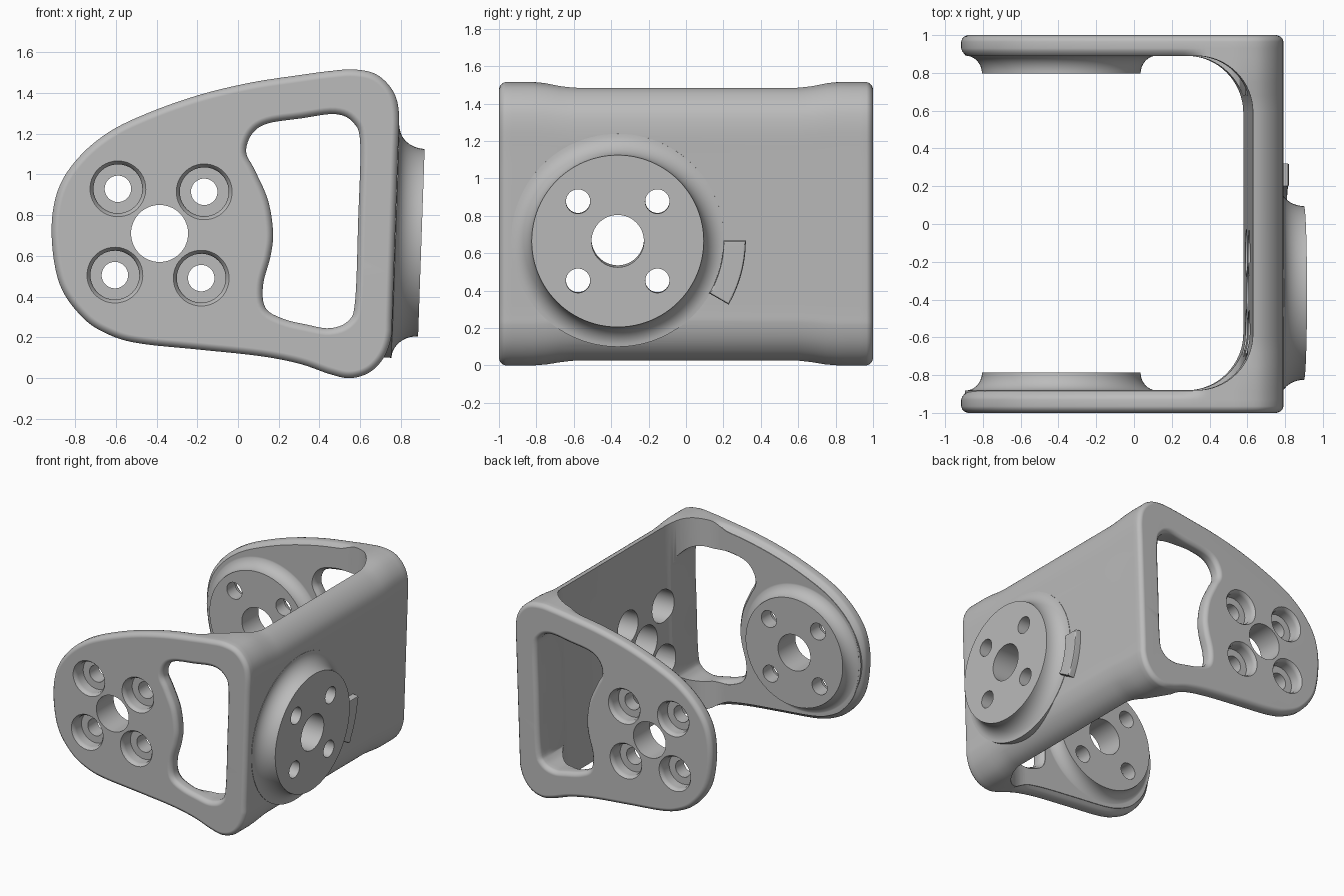
import bpy, bmesh
from math import sin, cos, pi, radians
from mathutils import Matrix, Vector

if "Cube" in bpy.data.objects:
    bpy.data.objects.remove(bpy.data.objects["Cube"], do_unlink=True)

grey = bpy.data.materials.new("plain grey")
grey.use_nodes = True
colour = (0.5, 0.5, 0.5, 1)
grey.diffuse_color = colour
grey.node_tree.nodes["Principled BSDF"].inputs["Base Color"].default_value = colour


def loft(name, rings):
    """Solid skinned through equal-length rings of points."""
    bm = bmesh.new()
    rows = [[bm.verts.new(p) for p in ring] for ring in rings]
    n = len(rows[0])
    for a, b in zip(rows, rows[1:]):
        for i in range(n):
            j = (i + 1) % n
            bm.faces.new((a[i], a[j], b[j], b[i]))
    bm.faces.new(rows[0])
    bm.faces.new(rows[-1])
    bmesh.ops.recalc_face_normals(bm, faces=bm.faces)
    mesh = bpy.data.meshes.new(name)
    bm.to_mesh(mesh)
    bm.free()
    mesh.materials.append(grey)
    ob = bpy.data.objects.new(name, mesh)
    bpy.context.collection.objects.link(ob)
    return ob


def revolve(name, profile, matrix, n=64):
    """Solid of (radius, height) points turned about local z."""
    turn = [2 * pi * i / n for i in range(n)]
    return loft(name, [[matrix @ Vector((r * cos(t), r * sin(t), h)) for t in turn]
                       for r, h in profile])


def smooth_outline(points, steps=6):
    """Closed Catmull-Rom curve through the points."""
    pts = [Vector(p) for p in points]
    out = []
    for i in range(len(pts)):
        a, b, c, d = (pts[(i + k) % len(pts)] for k in (-1, 0, 1, 2))
        for s in range(steps):
            t = s / steps
            out.append(0.5 * (2 * b + (c - a) * t + (2 * a - 5 * b + 4 * c - d) * t * t
                              + (3 * b - a - 3 * c + d) * t ** 3))
    return out


def inset(outline, amount):
    """Move an outline inward; amount is a function of the point."""
    n = len(outline)
    area = sum(outline[i].cross(outline[(i + 1) % n]) for i in range(n))
    side = 1 if area > 0 else -1
    out = []
    for i, p in enumerate(outline):
        t = (outline[(i + 1) % n] - outline[i - 1]).normalized()
        out.append(p + Vector((-t.y, t.x)) * side * amount(p))
    return out


def boolean(target, tool, operation):
    mod = target.modifiers.new("cut", "BOOLEAN")
    mod.operation, mod.solver, mod.object = operation, "EXACT", tool
    bpy.context.view_layer.objects.active = target
    bpy.ops.object.modifier_apply(modifier=mod.name)
    bpy.data.objects.remove(tool, do_unlink=True)


def fade(p):
    return max(0, min(1, (0.38 - p.x) / 0.12))


# Side outline of the bracket and of its arm windows, in x and z
side_outline = smooth_outline([
    (-.915, .707), (-.885, .92), (-.785, 1.08), (-.63, 1.21), (-.43, 1.306), (-.19, 1.39),
    (.06, 1.45), (.3, 1.487), (.45, 1.507), (.57, 1.515), (.68, 1.49), (.76, 1.41),
    (.79, 1.3), (.785, 1.1), (.773, .75), (.758, .32), (.752, .2), (.715, .1), (.645, .028),
    (.55, 0), (.45, .02), (.304, .07), (.11, .108), (-.19, .14), (-.48, .17), (-.63, .212),
    (-.76, .295), (-.875, .46)])
window_outline = smooth_outline([
    (.6, 1.15), (.59, .78), (.575, .38), (.54, .28), (.45, .245), (.34, .262), (.22, .292),
    (.135, .345), (.123, .457), (.16, .6), (.172, .717), (.147, .874), (.083, 1.02),
    (.04, 1.11), (.07, 1.2), (.147, 1.25), (.31, 1.275), (.476, 1.296), (.565, 1.255)])

# Solid block with rounded rims: (distance from middle, outer rim, inner rim)
RIM = [(1, .035, 0), (.993, .018, 0), (.98, .005, 0), (.965, 0, 0), (.93, 0, 0),
       (.915, 0, .005), (.9, 0, .016), (.885, 0, .035), (.82, 0, .035),
       (.75, 0, .035), (.68, 0, .035), (.6, 0, .035)]


def block_ring(y, outer, inner):
    t = max(0, min(1, (.82 - abs(y)) / .22))
    squash = 1 - .03 * t * t * (3 - 2 * t)
    return [(p.x, y, .755 + (p.y - .755) * squash)
            for p in inset(side_outline, lambda q: outer + inner * fade(q))]


body = loft("bracket_body", [block_ring(-y, o, i) for y, o, i in RIM]
            + [block_ring(y, o, i) for y, o, i in reversed(RIM)])

# Open space between the arms, with wide corner fillets
corner = [(.304 + .3 * sin(t), .585 + .3 * cos(t)) for t in [pi / 2 * i / 16 for i in range(17)]]
space = [(-2, .885)] + corner + [(x, -y) for x, y in reversed(corner)] + [(-2, -.885)]
boolean(body, loft("space_cutter", [[(x + .035 * (z - .75), y + .005, z) for x, y in space]
                                    for z in (-.3, 1.9)]), "DIFFERENCE")


def boss_profile(r, fillet, depth, sink):
    """Disc whose wall flares into the plate; height zero is the plate."""
    arc = [pi / 2 * i / 10 for i in range(11)]
    return ([(r + fillet, -sink)]
            + [(r + fillet * (1 - sin(t)), depth * (1 - cos(t)) - .002) for t in arc])


# Round bosses on the inside of the arms
HUB_X, HUB_Z = -.385, .71
for side in (1, -1):
    place = Matrix.Translation((HUB_X, .005 + side * .885, HUB_Z)) @ Matrix.Rotation(side * pi / 2, 4, "X")
    boolean(body, revolve("arm_boss", boss_profile(.42, .09, .095, .04), place, 96), "UNION")

# Tilted mounting boss on the back plate
TILT = radians(2)
back = Matrix.Translation((.9, -.365, .665)) @ Matrix.Rotation(pi / 2 + TILT, 4, "Y")
boolean(body, revolve("back_boss", boss_profile(.46, .11, .127, .07),
                      back @ Matrix.Translation((0, 0, -.125)), 96), "UNION")

# Windows through the arms, with rounded rims
for side in (1, -1):
    rings = []
    for y, outer, inner in [(1.03, .06, 0)] + RIM[:8] + [(.56, 0, .03)]:
        ring = inset(window_outline, lambda q: -outer - .8 * inner * fade(q))
        rings.append([(p.x, side * y, p.y) for p in ring])
    boolean(body, loft("window_cutter", rings), "DIFFERENCE")

# Bores and counterbored screw holes
half_step = [(.15, 1.03), (.137, 1), (.125, .985), (.12, .965), (.12, .9), (.065, .9)]
arm_screw = half_step + [(r, -h) for r, h in reversed(half_step)]
back_screw = [(.065, .1), (.065, -.11), (.125, -.11), (.125, -.5)]
arm_axis = (Matrix.Translation((HUB_X, 0, HUB_Z)) @ Matrix.Rotation(TILT, 4, "Y")
            @ Matrix.Rotation(pi / 2, 4, "X"))
for axis, screw, reach in ((arm_axis, arm_screw, 1.1), (back, back_screw, .5)):
    boolean(body, revolve("bore_cutter", [(.14, -reach), (.14, reach)], axis), "DIFFERENCE")
    for u in (-.212, .212):
        for v in (-.212, .212):
            hole = axis @ Matrix.Translation((u, v, 0))
            boolean(body, revolve("screw_cutter", screw, hole, 40), "DIFFERENCE")

# Curved stop beside the back boss
sweep = [radians(-30 + 3 * i) for i in range(11)]
tab = [Vector((-r * sin(t), r * cos(t))) for r, angles in ((.565, sweep), (.685, sweep[::-1]))
       for t in angles]
stop = loft("stop_tab", [[back @ Vector((p.x, p.y, h)) for p in inset(tab, lambda q: d)]
                         for h, d in ((-.16, 0), (-.092, 0), (-.084, .004), (-.08, .012))])

# Smooth shading with crisp edges
for ob in (body, stop):
    bpy.ops.object.select_all(action="DESELECT")
    ob.select_set(True)
    bpy.context.view_layer.objects.active = ob
    bpy.ops.object.shade_smooth_by_angle(angle=radians(32))
    normals = ob.modifiers.new("even shading", "WEIGHTED_NORMAL")
    normals.keep_sharp = True
